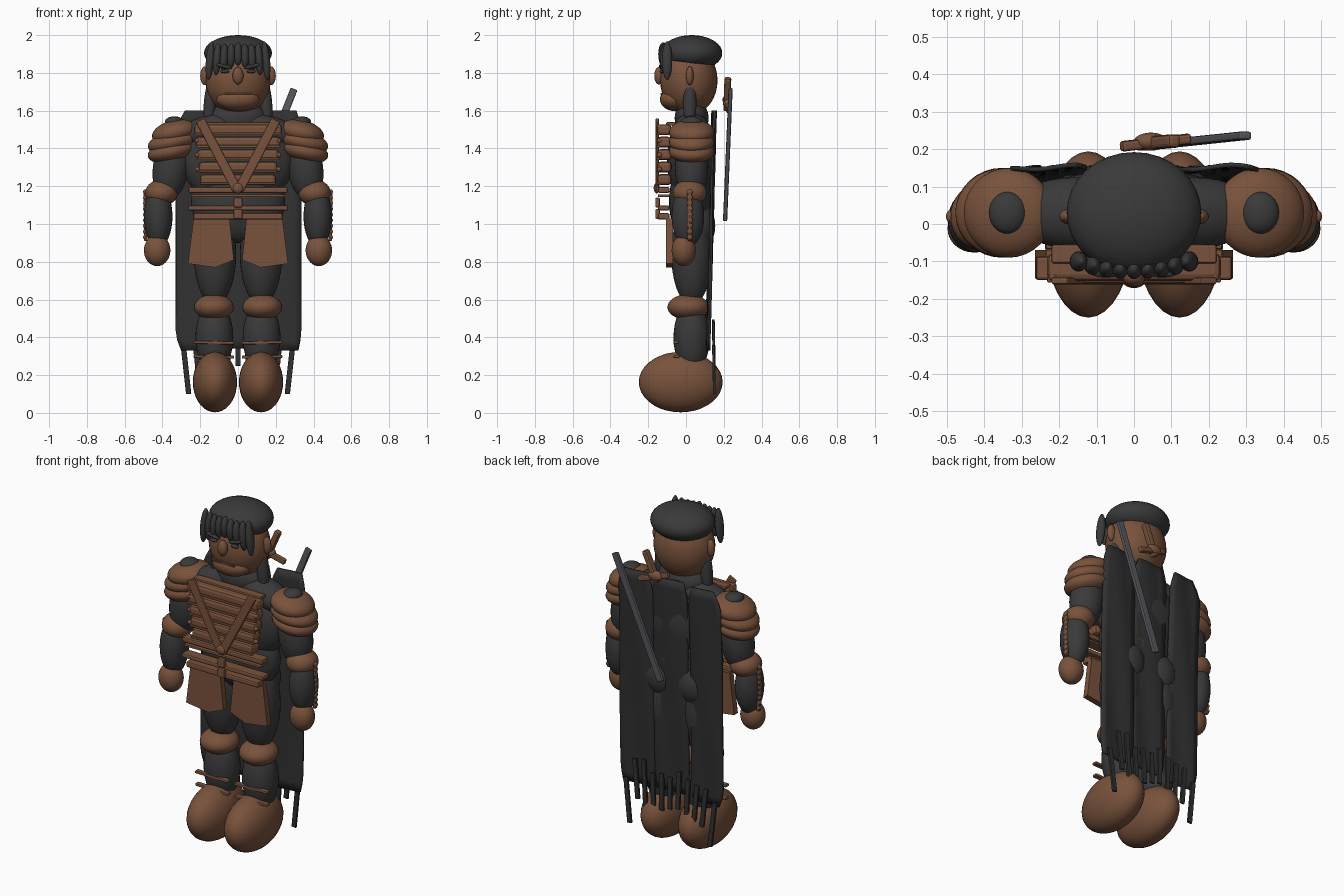
import bpy, bmesh, math, random
from mathutils import Vector, Matrix

if "Cube" in bpy.data.objects:
    bpy.data.objects.remove(bpy.data.objects["Cube"])

random.seed(4)


def material(name, rgb):
    m = bpy.data.materials.new(name)
    m.diffuse_color = (*rgb, 1)
    m.use_nodes = True
    m.node_tree.nodes["Principled BSDF"].inputs["Base Color"].default_value = m.diffuse_color
    return m


BROWN = material("brown leather", (0.19, 0.085, 0.045))
DARK = material("charcoal cloth", (0.042, 0.042, 0.042))
CLOAK = material("black cloak", (0.03, 0.03, 0.03))
STEEL = material("grey steel", (0.10, 0.10, 0.118))


def finish(name, bm, mat, smooth=True):
    bmesh.ops.recalc_face_normals(bm, faces=bm.faces)
    me = bpy.data.meshes.new(name)
    bm.to_mesh(me)
    bm.free()
    me.materials.append(mat)
    ob = bpy.data.objects.new(name, me)
    bpy.context.collection.objects.link(ob)
    for p in me.polygons:
        p.use_smooth = smooth
    return ob


def ball(name, loc, rad, mat, tilt=0, cut=None):
    """Ellipsoid, tilted about y, optionally cut off below a plane."""
    bm = bmesh.new()
    bmesh.ops.create_uvsphere(bm, u_segments=32, v_segments=18, radius=1)
    m = Matrix.Translation(loc) @ Matrix.Rotation(tilt, 4, 'Y') @ Matrix.Diagonal((*rad, 1))
    bmesh.ops.transform(bm, matrix=m, verts=bm.verts)
    if cut:
        g = bm.verts[:] + bm.edges[:] + bm.faces[:]
        bmesh.ops.bisect_plane(bm, geom=g, plane_co=cut[0], plane_no=cut[1], clear_inner=True)
        bmesh.ops.holes_fill(bm, edges=[e for e in bm.edges if e.is_boundary])
    return finish(name, bm, mat)


def bar(name, a, b, w, d, mat, bevel=0.008):
    """Bevelled bar from a to b, w wide and d deep."""
    a, b = Vector(a), Vector(b)
    z = (b - a).normalized()
    y = Vector((0, 1, 0))
    x = y.cross(z).normalized()
    y = z.cross(x)
    rot = Matrix((x, y, z)).transposed().to_4x4()
    bm = bmesh.new()
    bmesh.ops.create_cube(bm, size=1)
    m = Matrix.Translation((a + b) / 2) @ rot @ Matrix.Diagonal((w, d, (b - a).length, 1))
    bmesh.ops.transform(bm, matrix=m, verts=bm.verts)
    bmesh.ops.bevel(bm, geom=bm.edges[:], offset=min(bevel, w * .3, d * .3), segments=2,
                    profile=0.5, affect='EDGES')
    return finish(name, bm, mat, False)


def slab(name, outline, y, thick, mat):
    """Flat plate with an x, z outline."""
    bm = bmesh.new()
    f = bm.faces.new([bm.verts.new((x, y, z)) for x, z in outline])
    r = bmesh.ops.extrude_face_region(bm, geom=[f])
    for v in r['geom']:
        if isinstance(v, bmesh.types.BMVert):
            v.co.y += thick
    return finish(name, bm, mat, False)


# Head, face and hair
ball("head", (0, 0.015, 1.76), (0.172, 0.152, 0.185), BROWN)
ball("jaw", (0, -0.06, 1.66), (0.115, 0.078, 0.062), BROWN)
ball("nose", (0, -0.143, 1.785), (0.029, 0.025, 0.046), BROWN)
bar("mouth", (-0.07, -0.131, 1.69), (0.07, -0.131, 1.69), 0.008, 0.01, BROWN)
ball("hair_cap", (0, 0.03, 1.905), (0.18, 0.162, 0.095), DARK,
     cut=((0, 0.05, 1.85), (0, 0.13, 1)))
ball("neck", (0, 0.03, 1.56), (0.15, 0.09, 0.10), DARK)
for i in range(9):
    x = (i - 4) * 0.037
    t = abs(i - 4) / 4
    ball("fringe_lock", (x, -0.12 + 0.02 * t * t, 1.90 - 0.035 * t),
         (0.022, 0.027, 0.062 + 0.04 * t * t), DARK, tilt=-x * 0.6)

# Shoulders, arms, legs: one of each per side
for s in (-1, 1):
    ball("ear", (s * 0.175, 0.02, 1.785), (0.025, 0.02, 0.05), BROWN)
    ball("brow", (s * 0.075, -0.128, 1.835), (0.045, 0.015, 0.010), DARK, tilt=-s * 0.25)
    ball("eye", (s * 0.07, -0.128, 1.808), (0.024, 0.012, 0.010), DARK)
    ball("side_lock", (s * 0.148, 0.02, 1.64), (0.033, 0.035, 0.14), DARK, tilt=-s * 0.08)
    ball("trapezius", (s * 0.16, 0.03, 1.50), (0.18, 0.095, 0.075), DARK, tilt=s * 0.3)
    for x, z, rx, rz in ((0.335, 1.485, 0.122, 0.065), (0.345, 1.435, 0.135, 0.06),
                         (0.352, 1.385, 0.128, 0.06)):
        ball("pauldron_plate", (s * x, 0.03, z), (rx, 0.12, rz), BROWN, tilt=s * 0.22)
    ball("shoulder_knob", (s * 0.337, 0.03, 1.54), (0.05, 0.056, 0.03), DARK)
    ball("upper_arm", (s * 0.355, 0.03, 1.30), (0.095, 0.088, 0.18), DARK, tilt=-s * 0.15)
    ball("elbow_guard", (s * 0.405, 0.02, 1.165), (0.086, 0.09, 0.07), BROWN)
    ball("forearm", (s * 0.422, 0.01, 1.04), (0.075, 0.086, 0.165), DARK)
    ball("hand", (s * 0.428, -0.012, 0.86), (0.07, 0.064, 0.083), BROWN)
    bar("bracer_strip", (s * 0.488, 0.02, 0.91), (s * 0.491, 0.02, 1.18), 0.018, 0.022, BROWN)
    for i in range(9):
        ball("bracer_bead", (s * 0.493, 0.02, 0.93 + i * 0.03), (0.009, 0.016, 0.014), BROWN)
    ball("thigh", (s * 0.122, 0.03, 0.84), (0.112, 0.108, 0.27), DARK)
    ball("buttock", (s * 0.11, 0.06, 0.99), (0.11, 0.095, 0.13), DARK)
    ball("knee_guard", (s * 0.128, 0.012, 0.56), (0.105, 0.11, 0.068), BROWN)
    ball("shin", (s * 0.125, 0.03, 0.40), (0.1, 0.096, 0.19), DARK)
    ball("boot", (s * 0.122, -0.028, 0.163), (0.117, 0.222, 0.16), BROWN)
    for z, y in ((0.37, -0.052), (0.295, -0.05)):
        bar("ankle_strap", (s * 0.02, y, z), (s * 0.235, y, z + 0.004), 0.016, 0.03, BROWN)
    # Hip flap with a slanted hem
    slab("hip_flap", [(s * x, z) for x, z in ((0.045, 1.03), (0.235, 1.03), (0.265, 0.79),
                                              (0.12, 0.77), (0.022, 0.81))],
         -0.105, 0.035, BROWN)
    # Chest harness
    bar("chest_strap", (s * 0.20, -0.152, 1.55), (s * 0.005, -0.152, 1.18), 0.05, 0.018, BROWN)
    for i in range(4):
        ball("harness_rivet", (s * 0.215, -0.14, 1.29 + i * 0.075), (0.013, 0.013, 0.013), BROWN)

# Torso
ball("chest", (0, 0.025, 1.34), (0.30, 0.125, 0.25), DARK)
ball("waist", (0, 0.025, 1.12), (0.25, 0.115, 0.22), DARK)

# Chest lames, belts and buckles
for i in range(5):
    z = 1.235 + i * 0.066
    w = 0.20 + 0.008 * i
    bar("chest_lame", (-w, -0.115, z), (w, -0.115, z), 0.058, 0.075, BROWN, 0.018)
    bar("lame_trim", (-w, -0.148, z - 0.022), (w, -0.148, z - 0.022), 0.012, 0.016, BROWN)
bar("collar_band", (-0.22, -0.08, 1.53), (0.22, -0.08, 1.53), 0.018, 0.05, BROWN)
for z, w, h in ((1.18, 0.262, 0.03), (1.15, 0.25, 0.014), (1.085, 0.265, 0.026), (1.04, 0.235, 0.034)):
    bar("belt", (-w, -0.118, z), (w, -0.118, z), h, 0.062, BROWN)
for z in (1.115, 1.055):
    bar("belt_buckle", (0, -0.15, z - 0.028), (0, -0.15, z + 0.024), 0.045, 0.025, BROWN)
ball("strap_clasp", (0, -0.155, 1.19), (0.028, 0.016, 0.028), BROWN)


# Cloak: three hanging panels with shallow folds
def cloak_panel(name, x0, x1, top, bottom, y0, clip0, clip1):
    bm = bmesh.new()
    nx, nz = 6, 24
    rows = []
    for j in range(nz + 1):
        t = j / nz
        z = top + (bottom - top) * t
        pinch = 0.05 * max(0, 1 - t / 0.07) + 0.03 * max(0, (t - 0.94) / 0.06)
        a, b = x0 + clip0 * pinch, x1 - clip1 * pinch
        row = []
        for i in range(nx + 1):
            x = a + (b - a) * i / nx
            y = y0 - 0.035 * t + 0.006 * math.sin(x * 30 + 5 * t)
            row.append(bm.verts.new((x, y, z)))
        rows.append(row)
    for r, q in zip(rows, rows[1:]):
        for i in range(nx):
            bm.faces.new((r[i], r[i + 1], q[i + 1], q[i]))
    ob = finish(name, bm, CLOAK)
    mod = ob.modifiers.new("thickness", 'SOLIDIFY')
    mod.thickness = 0.012


cloak_panel("cloak_left", -0.33, -0.125, 1.60, 0.33, 0.158, 1, 0.5)
cloak_panel("cloak_middle", -0.105, 0.12, 1.60, 0.34, 0.152, 0.5, 0.5)
cloak_panel("cloak_right", 0.115, 0.335, 1.60, 0.33, 0.158, 0.8, 0.5)

# Torn strips along the cloak hem
for i in range(11):
    x = -0.29 + i * 0.058
    edge = i in (0, 10)
    low = 0.10 if edge else 0.18 + random.random() * 0.09
    high = 0.36 if edge else 0.42 + random.random() * 0.08
    bar("cloak_strip", (x, 0.145, high), (x * 0.9, 0.15, low), 0.028, 0.014, CLOAK, 0.003)

# Sword on the back
bar("sword_blade", (0.02, 0.207, 1.02), (0.297, 0.236, 1.715), 0.038, 0.022, STEEL, 0.006)
bar("sword_grip", (0.035, 0.215, 1.60), (0.11, 0.222, 1.775), 0.036, 0.036, BROWN, 0.012)
bar("sword_guard", (-0.035, 0.207, 1.66), (0.15, 0.228, 1.60), 0.032, 0.028, BROWN)
ball("sword_pommel", (0.045, 0.22, 1.64), (0.045, 0.024, 0.03), BROWN)
